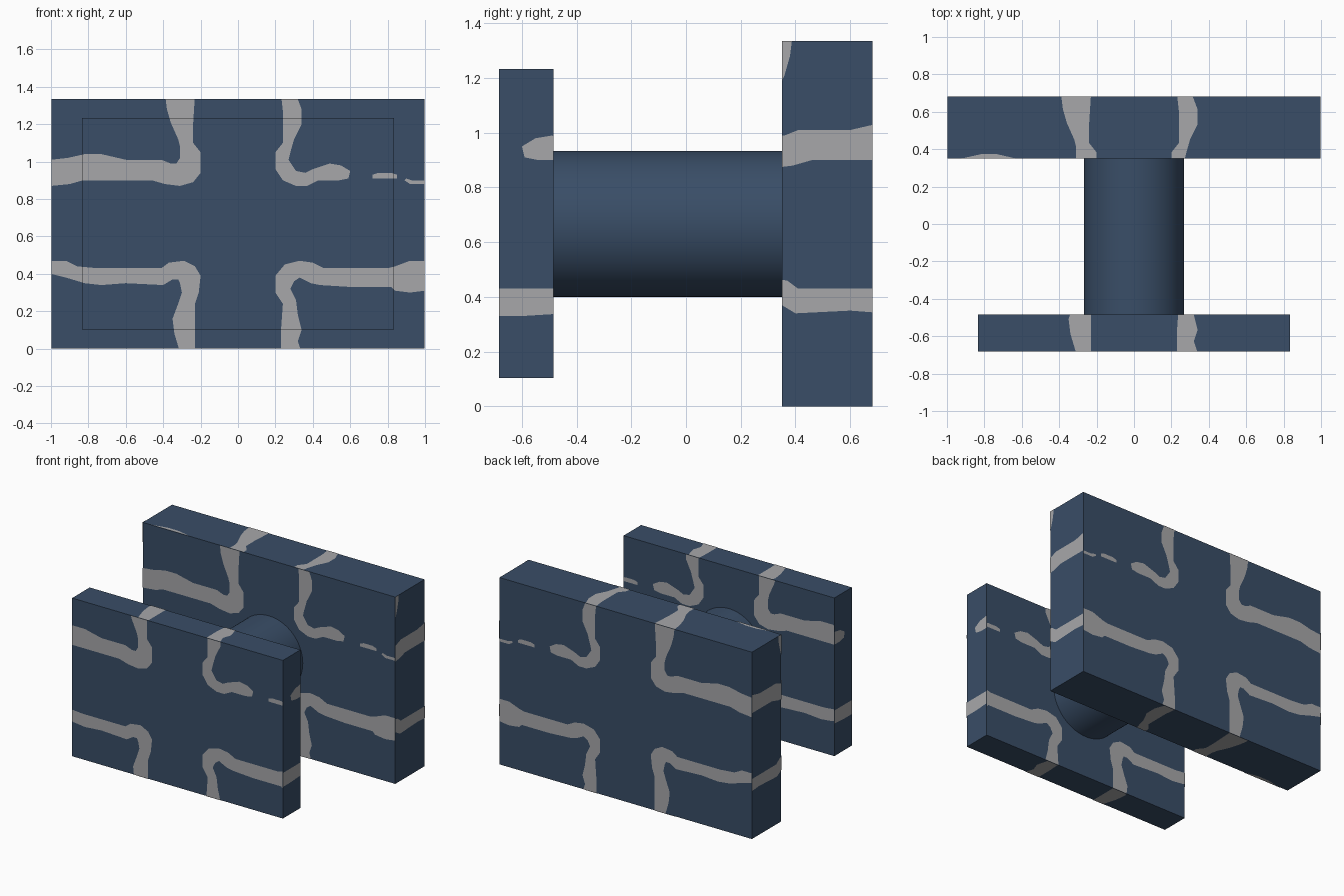
import bpy
import bmesh
from mathutils import Vector

default_cube = bpy.data.objects.get("Cube")
if default_cube:
    bpy.data.objects.remove(default_cube, do_unlink=True)


def make_material(name, color):
    material = bpy.data.materials.new(name)
    material.use_nodes = True
    material.diffuse_color = color
    shader = material.node_tree.nodes["Principled BSDF"]
    shader.inputs["Base Color"].default_value = color
    shader.inputs["Roughness"].default_value = 0.8
    return material


navy = make_material("slate_blue", (0.041, 0.075, 0.135, 1))
grey = make_material("light_grey", (0.39, 0.39, 0.40, 1))

MIDDLE = 0.667   # height of the shared axis
LIFT = 0.002     # how far the painted bands sit above a face

# Band outlines in hundredths of a unit: one edge point, then the opposite edge point
upper_right_side_band = [
    (-100, 101, -100, 87), (-91, 102, -90, 88), (-82, 104, -83, 90), (-73, 104, -73, 90),
    (-60, 101, -60, 90), (-41, 101, -46, 90), (-36, 99, -39, 88), (-33, 99, -31, 87),
    (-31, 102, -24, 89), (-31, 108, -20, 94), (-32, 112, -20, 105), (-36, 121, -24, 110),
    (-38, 128, -24, 120), (-39, 136, -23, 136)]
upper_left_side_band = [
    (23, 136, 31, 136), (24, 127, 34, 128), (24, 118, 34, 120), (24, 110, 30, 112),
    (20, 105, 28, 105), (20, 96, 27, 101), (24, 90, 31, 95), (31, 87, 36, 94),
    (37, 87, 40, 96), (43, 90, 49, 99), (54, 90, 55, 98), (59, 91, 60, 95)]
lower_right_side_band = [
    (-100, 47, -100, 40), (-92, 47, -92, 38), (-86, 44, -82, 35), (-75, 43, -73, 34),
    (-60, 43, -60, 35), (-41, 43, -40, 34), (-37, 46, -35, 37), (-29, 47, -32, 37),
    (-23, 44, -31, 35), (-20, 39, -30, 30), (-21, 30, -32, 24), (-23, 24, -35, 16),
    (-23, 8, -34, 8), (-23, -2, -31, -2)]
lower_left_side_band = [
    (100, 47, 100, 31), (92, 47, 92, 30), (84, 44, 84, 31), (80, 43, 82, 33),
    (60, 43, 60, 33), (46, 43, 44, 34), (40, 46, 39, 35), (33, 47, 33, 38),
    (25, 45, 30, 36), (20, 39, 28, 32), (20, 30, 31, 26), (24, 24, 32, 18),
    (23, 10, 34, 10), (23, 5, 32, 4), (23, -2, 34, -2)]
long_dash = [(72, 91, 72, 93), (75, 91, 75, 94), (82, 91, 82, 94), (85, 91, 85, 93)]
short_dash = [(89, 90, 90, 91), (92, 88, 93, 90), (100, 88, 100, 90)]
BANDS = (upper_right_side_band, upper_left_side_band, lower_right_side_band,
         lower_left_side_band, long_dash, short_dash)


def add_object(name, bm, material):
    mesh = bpy.data.meshes.new(name)
    bm.to_mesh(mesh)
    bm.free()
    mesh.materials.append(material)
    obj = bpy.data.objects.new(name, mesh)
    bpy.context.collection.objects.link(obj)
    return obj


def flat_pattern(low, high):
    """All bands as flat strips, trimmed to a rectangle."""
    bm = bmesh.new()
    for band in BANDS:
        rails = [(bm.verts.new((a / 100, b / 100, 0)), bm.verts.new((c / 100, d / 100, 0)))
                 for a, b, c, d in band]
        for (p, q), (r, s) in zip(rails, rails[1:]):
            bm.faces.new((p, q, s, r))
    for axis in (0, 1):
        for limit, sign in ((low[axis], -1), (high[axis], 1)):
            point, normal = Vector(), Vector()
            point[axis], normal[axis] = limit, sign
            bmesh.ops.bisect_plane(bm, geom=bm.verts[:] + bm.edges[:] + bm.faces[:],
                                   plane_co=point, plane_no=normal, clear_outer=True)
    return bm


def place(axis, u, v, level):
    """Project a pattern point on to a face that looks along the given axis."""
    if axis == 0:
        return Vector((level, -u, v))
    if axis == 1:
        return Vector((u, level, v))
    return Vector((u, v - MIDDLE, level))


def pattern_range(axis, low, high):
    if axis == 0:
        return (-high.y, low.z), (-low.y, high.z)
    if axis == 1:
        return (low.x, low.z), (high.x, high.z)
    return (low.x, low.y + MIDDLE), (high.x, high.y + MIDDLE)


def add_slab(name, low, high):
    low, high = Vector(low), Vector(high)

    # Solid block
    bm = bmesh.new()
    bmesh.ops.create_cube(bm, size=1)
    for vert in bm.verts:
        vert.co = (low + high) / 2 + vert.co * (high - low)
    add_object(name, bm, navy)

    # Painted bands on all six faces
    bands = bmesh.new()
    for axis in range(3):
        for corner, sign in ((low, -1), (high, 1)):
            sheet = flat_pattern(*pattern_range(axis, low, high))
            for vert in sheet.verts:
                vert.co = place(axis, vert.co.x, vert.co.y, corner[axis] + sign * LIFT)
            for face in sheet.faces:
                face.normal_update()
                if face.normal[axis] * sign < 0:
                    face.normal_flip()
            scratch = bpy.data.meshes.new("scratch")
            sheet.to_mesh(scratch)
            sheet.free()
            bands.from_mesh(scratch)
            bpy.data.meshes.remove(scratch)
    add_object(name + "_bands", bands, grey)


# Front and back slabs
add_slab("front_slab", (-0.833, -0.683, 0.103), (0.833, -0.485, 1.233))
add_slab("back_slab", (-0.998, 0.35, 0), (0.998, 0.681, 1.335))

# Round shaft between the slabs
bpy.ops.mesh.primitive_cylinder_add(vertices=96, radius=0.267, depth=0.855,
                                    location=(0, -0.0675, MIDDLE),
                                    rotation=(1.570796, 0, 0))
shaft = bpy.context.object
shaft.name = "shaft"
shaft.data.materials.append(navy)
bpy.ops.object.shade_smooth_by_angle()
